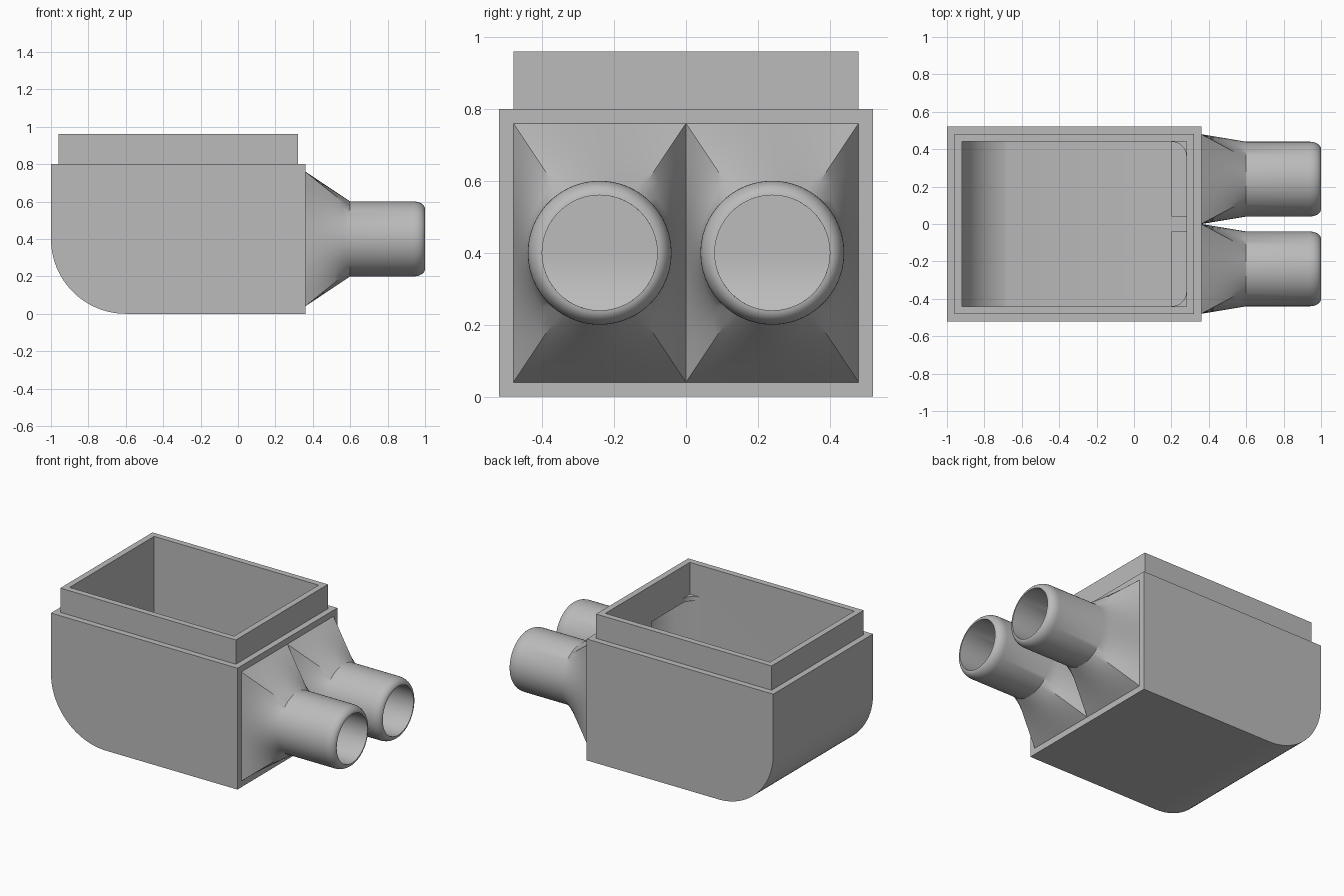
import bpy, bmesh, math

if "Cube" in bpy.data.objects:
    bpy.data.objects.remove(bpy.data.objects["Cube"])

grey = bpy.data.materials.new("plain grey")
grey.diffuse_color = (0.5, 0.5, 0.5, 1)
grey.use_nodes = True
grey.node_tree.nodes["Principled BSDF"].inputs["Base Color"].default_value = grey.diffuse_color


def finish(name, bm):
    bmesh.ops.recalc_face_normals(bm, faces=bm.faces[:])
    me = bpy.data.meshes.new(name)
    bm.to_mesh(me)
    bm.free()
    me.materials.append(grey)
    ob = bpy.data.objects.new(name, me)
    bpy.context.collection.objects.link(ob)
    return ob


def prism(name, profile, half_y, fillet_x=None):
    """Extrude an xz profile along y; optionally round the upright edges at x = fillet_x."""
    bm = bmesh.new()
    f = bm.faces.new([bm.verts.new((x, -half_y, z)) for x, z in profile])
    r = bmesh.ops.extrude_face_region(bm, geom=[f])
    for v in r["geom"]:
        if isinstance(v, bmesh.types.BMVert):
            v.co.y = half_y
    if fillet_x is not None:
        edges = [e for e in bm.edges if all(abs(v.co.x - fillet_x) < 1e-4 for v in e.verts)
                 and abs(e.verts[0].co.z - e.verts[1].co.z) > 0.1]
        bmesh.ops.bevel(bm, geom=edges, offset=0.08, segments=8, profile=0.5, affect='EDGES')
    return finish(name, bm)


def box(name, x0, x1, y0, y1, z0, z1):
    ob = prism(name, [(x0, z0), (x1, z0), (x1, z1), (x0, z1)], (y1 - y0) / 2)
    for v in ob.data.vertices:
        v.co.y += (y0 + y1) / 2
    return ob


def arc(cx, cz, r, a0, a1, n=24):
    return [(cx + r * math.cos(a0 + (a1 - a0) * i / n),
             cz + r * math.sin(a0 + (a1 - a0) * i / n)) for i in range(n + 1)]


def combine(target, tool, op):
    m = target.modifiers.new(op, 'BOOLEAN')
    m.operation, m.solver, m.object = op, 'EXACT', tool
    bpy.context.view_layer.objects.active = target
    bpy.ops.object.modifier_apply(modifier=m.name)
    bpy.data.objects.remove(tool)


def smooth(ob, angle=30):
    bpy.ops.object.select_all(action='DESELECT')
    ob.select_set(True)
    bpy.context.view_layer.objects.active = ob
    bpy.ops.object.shade_smooth_by_angle(angle=math.radians(angle))


# Housing: box with one large rounded bottom edge, plus the raised collar
housing = prism("housing", arc(-0.6, 0.4, 0.4, math.pi, 1.5 * math.pi)
                + [(0.36, 0), (0.36, 0.8), (-1, 0.8)], 0.52)
combine(housing, box("collar", -0.96, 0.32, -0.48, 0.48, 0.7, 0.96), 'UNION')

# Hollow: the inner rounded edge follows the outer one down to the floor
floor = 0.09
end = math.pi + math.asin((0.4 - floor) / 0.32)
combine(housing, prism("cavity", arc(-0.6, 0.4, 0.32, math.pi, end)
                       + [(0.28, floor), (0.28, 0.77), (-0.92, 0.77)], 0.44, 0.28), 'DIFFERENCE')
combine(housing, box("mouth", -0.92, 0.28, -0.44, 0.44, 0.75, 1.1), 'DIFFERENCE')

# Two openings through the end wall
HY, HZ = 0.198, 0.32
for s in (-1, 1):
    combine(housing, box("opening", 0.2, 0.5, s * 0.24 - HY, s * 0.24 + HY,
                         0.4 - HZ, 0.4 + HZ), 'DIFFERENCE')
smooth(housing)

# Nozzles: rectangle-to-circle transition, then a pipe with a rounded lip
SEG = 16


def directions(hy, hz):
    """Angles around the section, with samples exactly on the rectangle corners."""
    c = math.atan2(hz, hy)
    marks = [-c, c, math.pi - c, math.pi + c, 2 * math.pi - c]
    return [a + (b - a) * i / SEG for a, b in zip(marks, marks[1:]) for i in range(SEG)]


def section(hy, hz, r, t):
    """Blend from rectangle (t = 0) to circle (t = 1)."""
    pts = []
    for a in directions(hy, hz):
        c, s = math.cos(a), math.sin(a)
        k = min(hy / max(abs(c), 1e-9), hz / max(abs(s), 1e-9))
        d = k + (r - k) * t
        pts.append((d * c, d * s))
    return pts


def nozzle(name, cy):
    rings = []
    steps = 6
    for i in range(steps + 1):
        t = i / steps
        rings.append((0.36 + 0.24 * t, section(0.24, 0.36, 0.2, t)))
    for i in range(9):
        a = math.pi / 2 * i / 8
        rings.append((0.94 + 0.06 * math.sin(a),
                      section(0.24, 0.36, 0.16 + 0.04 * math.cos(a), 1)))
    for i in range(steps, -1, -1):
        t = i / steps
        rings.append((0.36 + 0.24 * t, section(HY, HZ, 0.16, t)))
    bm = bmesh.new()
    loops = [[bm.verts.new((x, cy + y, 0.4 + z)) for y, z in pts] for x, pts in rings]
    n = len(loops[0])
    for a, b in zip(loops, loops[1:]):
        for i in range(n):
            j = (i + 1) % n
            bm.faces.new((a[i], a[j], b[j], b[i]))
    smooth(finish(name, bm))


nozzle("front_nozzle", -0.24)
nozzle("back_nozzle", 0.24)
